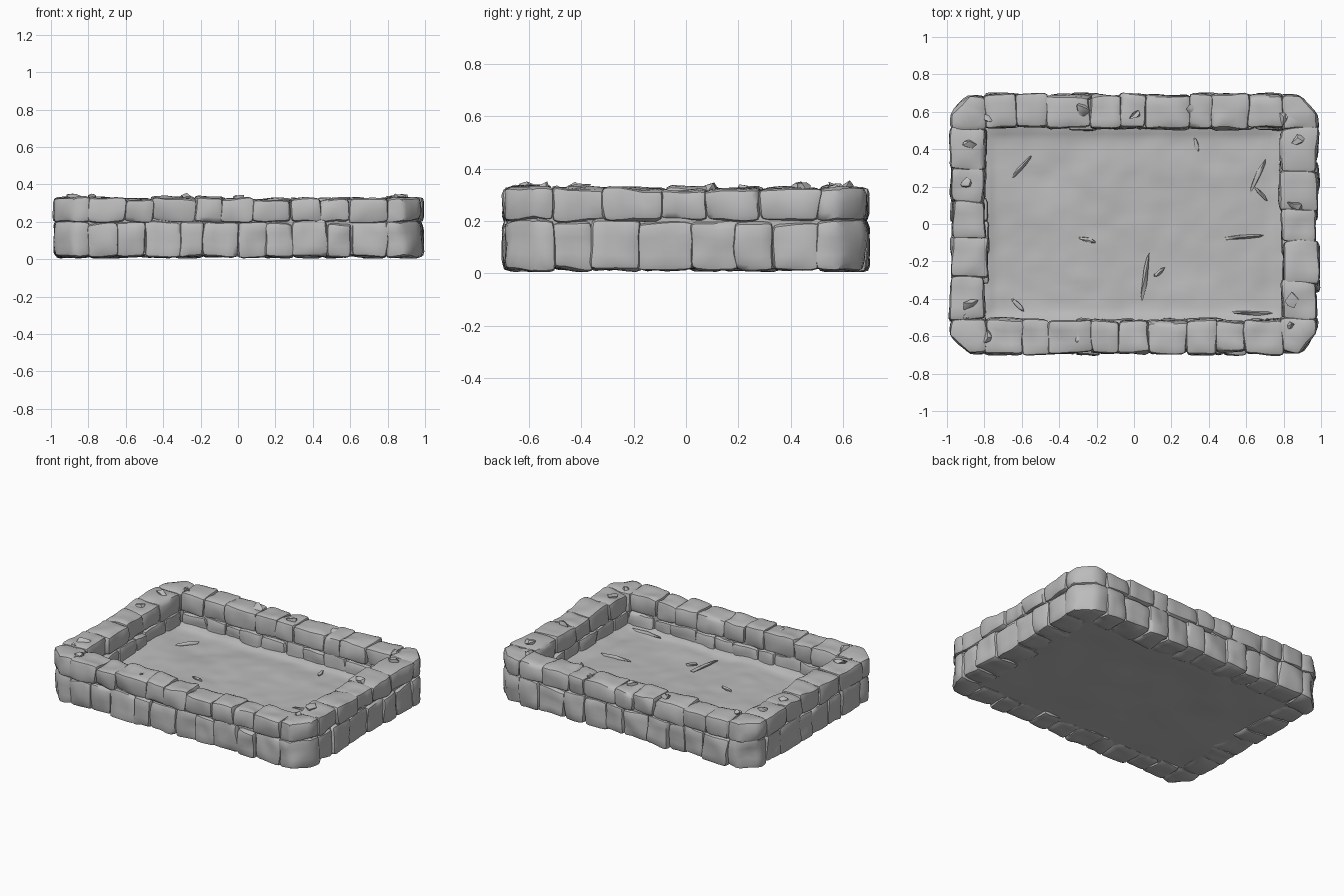
import bpy, bmesh, math, random
from mathutils import Vector, Matrix, noise

random.seed(7)
cube = bpy.data.objects.get("Cube")
if cube:
    bpy.data.objects.remove(cube, do_unlink=True)

stone_grey = bpy.data.materials.new("stone grey")
stone_grey.use_nodes = True
GREY = (0.5, 0.5, 0.5, 1)
stone_grey.diffuse_color = GREY
stone_grey.node_tree.nodes["Principled BSDF"].inputs["Base Color"].default_value = GREY

OUT_X, OUT_Y, IN_X, IN_Y = 0.98, 0.69, 0.795, 0.51
COURSES = {"lower": (0.01, 0.2), "upper": (0.197, 0.325)}
made = []


def finish(name, bm):
    bmesh.ops.recalc_face_normals(bm, faces=bm.faces)
    mesh = bpy.data.meshes.new(name)
    bm.to_mesh(mesh)
    bm.free()
    mesh.materials.append(stone_grey)
    obj = bpy.data.objects.new(name, mesh)
    bpy.context.collection.objects.link(obj)
    made.append(obj)
    return obj


def roughen(bm, amount, scale):
    shift = Vector((random.uniform(0, 50), 0, 0))
    for v in bm.verts:
        v.co += noise.noise_vector(v.co * scale + shift) * amount


def stone(name, outline, z0, z1, jitter=0.008, round_off=0.026):
    """Rounded, uneven block standing on a plan outline."""
    bm = bmesh.new()
    base = bm.faces.new([bm.verts.new((x, y, z0)) for x, y in outline])
    top = bmesh.ops.extrude_face_region(bm, geom=[base])["geom"]
    bmesh.ops.translate(bm, vec=(0, 0, z1 - z0),
                        verts=[g for g in top if isinstance(g, bmesh.types.BMVert)])
    bmesh.ops.recalc_face_normals(bm, faces=bm.faces)
    for v in bm.verts:
        v.co += Vector([random.uniform(-jitter, jitter) for _ in range(3)])
        v.co.z = max(v.co.z, 0.008)
    bmesh.ops.bevel(bm, geom=bm.edges[:], offset=round_off, segments=2,
                    profile=0.55, affect='EDGES', clamp_overlap=True)
    for _ in range(2):
        long_edges = [e for e in bm.edges if e.calc_length() > 0.05]
        bmesh.ops.subdivide_edges(bm, edges=long_edges, cuts=1, use_grid_fill=True)
    bmesh.ops.triangulate(bm, faces=bm.faces)
    roughen(bm, 0.013, 9)
    for v in bm.verts:
        v.co.z = max(v.co.z, 0.004)
    return finish(name, bm)


def cuts(a, b, count):
    """Uneven joints between a and b."""
    step = (b - a) / count
    mid = [a + step * (i + random.uniform(-0.2, 0.2)) for i in range(1, count)]
    return [a] + mid + [b]


# Straight wall stones, two courses on each side
for course, (z0, z1) in COURSES.items():
    extra = 1 if course == "lower" else 0
    for side, s in (("front", -1), ("back", 1)):
        joints = cuts(-IN_X, IN_X, 9 + extra)
        for i, (a, b) in enumerate(zip(joints, joints[1:])):
            outer = s * (OUT_Y + random.uniform(-0.008, 0.01))
            inner = s * (IN_Y + random.uniform(-0.006, 0.008))
            stone(f"{side}_{course}_stone_{i + 1}",
                  [(a - 0.004, inner), (b + 0.004, inner), (b + 0.004, outer), (a - 0.004, outer)],
                  z0, z1 + random.uniform(-0.005, 0.006))
    for side, s in (("right", -1), ("left", 1)):
        joints = cuts(-IN_Y, IN_Y, 5 + extra)
        for i, (a, b) in enumerate(zip(joints, joints[1:])):
            outer = s * (OUT_X + random.uniform(-0.008, 0.01))
            inner = s * (IN_X + random.uniform(-0.015, 0.008))
            stone(f"{side}_{course}_stone_{i + 1}",
                  [(inner, a - 0.004), (inner, b + 0.004), (outer, b + 0.004), (outer, a - 0.004)],
                  z0, z1 + random.uniform(-0.005, 0.006))

    # Chamfered corner stones
    for end, sy in (("front", -1), ("back", 1)):
        for side, sx in (("right", -1), ("left", 1)):
            plan = [(IN_X - 0.01, IN_Y - 0.01), (OUT_X, IN_Y - 0.01), (OUT_X, OUT_Y - 0.1),
                    (OUT_X - 0.1, OUT_Y), (IN_X - 0.01, OUT_Y)]
            stone(f"{end}_{side}_{course}_corner", [(x * sx, y * sy) for x, y in plan],
                  z0, z1 + 0.004, round_off=0.03)


# Mortar core filling the joints
def box(name, lo, hi):
    bm = bmesh.new()
    lo, hi = Vector(lo), Vector(hi)
    bmesh.ops.create_cube(bm, size=1, matrix=Matrix.Translation((lo + hi) / 2)
                          @ Matrix.Diagonal((*(hi - lo), 1)))
    return finish(name, bm)


PAD = 0.024
for side, s in (("front", -1), ("back", 1)):
    y0, y1 = sorted((s * (IN_Y + PAD), s * (OUT_Y - PAD)))
    box(f"{side}_mortar", (-0.87, y0, 0.025), (0.87, y1, 0.3))
for side, s in (("right", -1), ("left", 1)):
    x0, x1 = sorted((s * (IN_X + PAD), s * (OUT_X - PAD)))
    box(f"{side}_mortar", (x0, -0.57, 0.025), (x1, 0.57, 0.3))

# Uneven floor slab, dished up slightly where it meets the walls
bm = bmesh.new()
bmesh.ops.create_grid(bm, x_segments=48, y_segments=32, size=1,
                      matrix=Matrix.Diagonal((0.83, 0.55, 1, 1)))
for v in bm.verts:
    rim = min(IN_X - abs(v.co.x), IN_Y - abs(v.co.y))
    v.co.z = 0.1 + 0.022 * max(0, 1 - max(rim, 0) / 0.06) ** 2
    v.co.z += 0.012 * noise.noise(v.co * 4) + 0.006 * noise.noise(v.co * 13)
top = bmesh.ops.extrude_face_region(bm, geom=bm.faces[:])["geom"]
for g in top:
    if isinstance(g, bmesh.types.BMVert):
        g.co.z = 0.02 + 0.008 * noise.noise(g.co * 4)
finish("floor_slab", bm)

# Thin splinters of rock lying on the floor: start and end points
SPLINTERS = [((0.45, -0.08), (0.71, -0.06)), ((0.62, 0.16), (0.71, 0.36)),
             ((-0.66, 0.24), (-0.54, 0.37)), ((0.04, -0.43), (0.08, -0.14)),
             ((0.5, -0.47), (0.75, -0.48)), ((-0.66, -0.4), (-0.58, -0.47)),
             ((-0.3, -0.07), (-0.2, -0.1)), ((0.32, 0.46), (0.35, 0.38)),
             ((0.64, 0.2), (0.72, 0.12)), ((0.1, -0.28), (0.17, -0.23))]
for i, (a, b) in enumerate(SPLINTERS):
    a, b = Vector((*a, 0.102)), Vector((*b, 0.108))
    run = b - a
    bm = bmesh.new()
    bmesh.ops.create_icosphere(bm, subdivisions=1, radius=1)
    bmesh.ops.transform(bm, verts=bm.verts, matrix=Matrix.Translation((a + b) / 2)
                        @ Matrix.Rotation(math.atan2(run.y, run.x), 4, 'Z')
                        @ Matrix.Diagonal((run.length / 2, 0.013, 0.014, 1)))
    roughen(bm, 0.008, 20)
    finish(f"floor_splinter_{i + 1}", bm)

# Broken chips resting on the wall tops: x, y, size
CHIPS = [(-0.88, 0.43, 0.035), (-0.78, 0.57, 0.03), (-0.28, 0.61, 0.045), (0.01, 0.59, 0.035),
         (0.8, 0.57, 0.035), (0.86, 0.1, 0.045), (0.85, -0.41, 0.045), (0.84, -0.54, 0.03),
         (-0.87, -0.43, 0.045), (-0.78, -0.6, 0.04), (-0.9, -0.5, 0.03), (-0.9, 0.22, 0.03),
         (0.88, 0.45, 0.04), (0.3, 0.62, 0.03), (-0.3, -0.6, 0.03)]
for i, (x, y, size) in enumerate(CHIPS):
    bm = bmesh.new()
    bmesh.ops.create_icosphere(bm, subdivisions=1, radius=size)
    bmesh.ops.transform(bm, verts=bm.verts, matrix=Matrix.Translation((x, y, 0.323))
                        @ Matrix.Rotation(random.uniform(0, 3), 4, 'Z')
                        @ Matrix.Rotation(random.uniform(-0.4, 0.4), 4, 'X')
                        @ Matrix.Diagonal((1, 0.65, 0.6, 1)))
    roughen(bm, 0.025, 25)
    finish(f"wall_chip_{i + 1}", bm)

# Smooth surfaces with crisp breaks
bpy.ops.object.select_all(action='DESELECT')
for obj in made:
    obj.select_set(True)
bpy.context.view_layer.objects.active = made[0]
bpy.ops.object.shade_smooth_by_angle(angle=math.radians(40))
